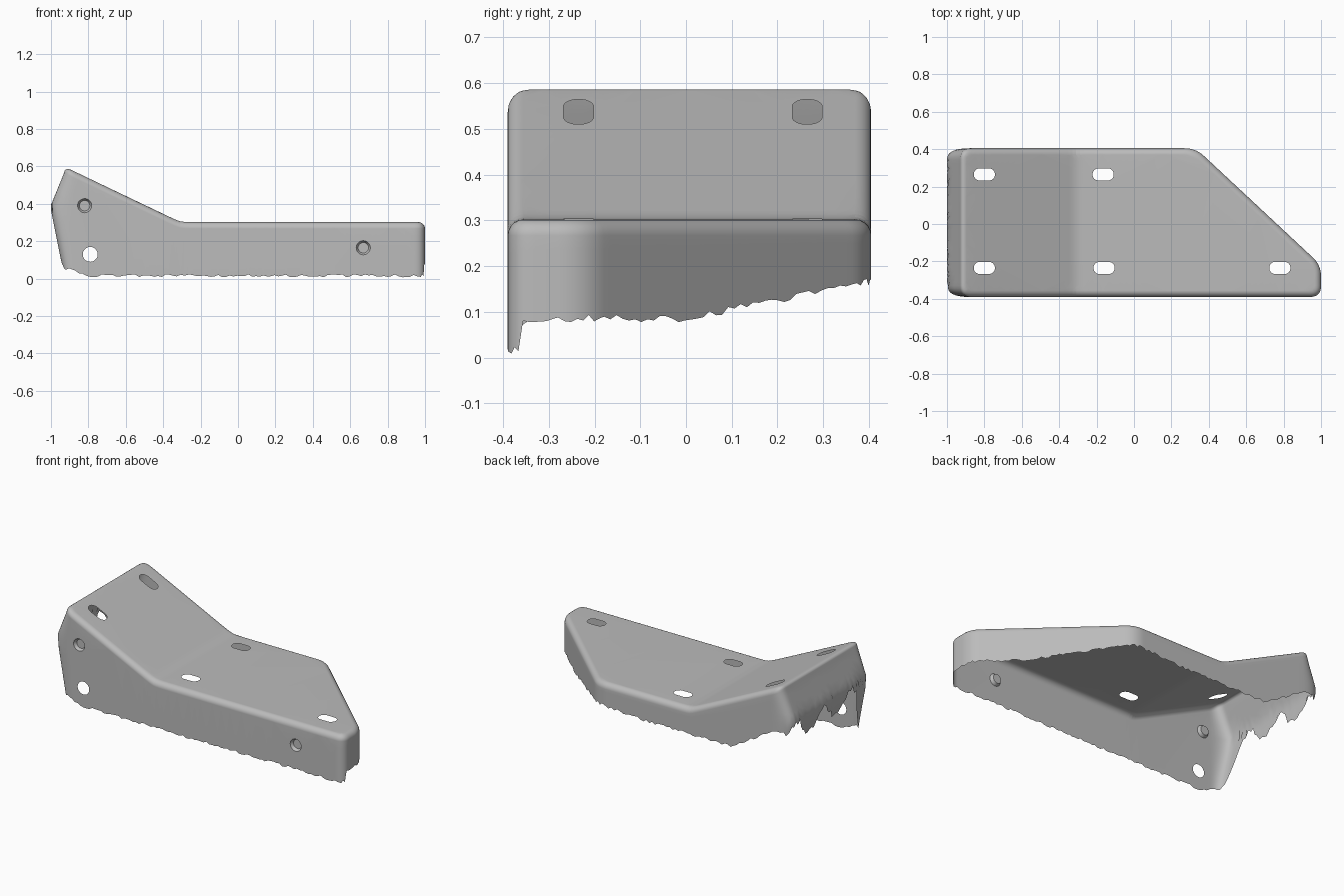
import bpy, bmesh, math, random
from mathutils import Vector

random.seed(4)
cube = bpy.data.objects.get("Cube")
if cube:
    bpy.data.objects.remove(cube, do_unlink=True)

FRONT_Y = -0.39
BEND_X = -0.31
FILLET = 0.035
ARC = 5      # segments in the rolled edge
ROWS = 6     # rows down each flange


def top_height(x):
    """Flat bed that ramps up to the left with a soft bend."""
    d = BEND_X - x
    ramp = (d + math.sqrt(d * d + 0.0004)) / 2
    return 0.302 + 0.48 * ramp


def bottom_height(x, y):
    """Ragged lower edge of the flanges."""
    noise = random.uniform(-0.008, 0.008)
    if y < -0.36:
        return 0.015 + max(0, -0.8 - x) * 0.35 + noise
    if x < -0.9:
        blend = min(1, (y + 0.36) / 0.1)
        return 0.07 + blend * (0.24 + 0.06 * math.sin(24 * y)) + 3 * noise
    if x > 0.33:
        return 0.085 + 0.2 * max(0, y) + noise
    return 0.145 + 0.06 * max(0, x) + 0.6 * max(0, -0.6 - x) + noise


def rounded_outline(corners, cut, step):
    """Closed polygon with rounded corners and evenly divided sides."""
    pts, n = [], len(corners)
    for i, c in enumerate(corners):
        prev, nxt = corners[i - 1], corners[(i + 1) % n]
        a = c + (prev - c).normalized() * cut
        b = c + (nxt - c).normalized() * cut
        for k in range(9):
            t = k / 8
            pts.append(a * (1 - t) ** 2 + c * 2 * t * (1 - t) + b * t * t)
        end = nxt + (c - nxt).normalized() * cut
        count = max(2, round((end - b).length / step))
        pts += [b.lerp(end, k / count) for k in range(1, count)]
    return pts


def edge(bm, a, b):
    return bm.edges.get((a, b)) or bm.edges.new((a, b))


def loop_edges(bm, verts):
    return [edge(bm, verts[i - 1], v) for i, v in enumerate(verts)]


def slot_loop(bm, x, y, half_length=0.057, radius=0.033):
    verts = []
    for k in range(20):
        a = 2 * math.pi * (k + 0.5) / 20
        shift = math.copysign(half_length - radius, math.cos(a))
        verts.append(bm.verts.new((x + shift + radius * math.cos(a),
                                   y + radius * math.sin(a), 0)))
    return verts


def wall_circle(bm, x, z, radius, y):
    verts = []
    for k in range(20):
        a = 2 * math.pi * k / 20
        px, pz = x + radius * math.cos(a), z + radius * math.sin(a)
        verts.append(bm.verts.new((px, y, pz - top_height(px))))
    return verts


# Heights are relative to the bed until the bend is applied at the end
bm = bmesh.new()
corners = [Vector(p) for p in ((-0.93, FRONT_Y), (1, FRONT_Y), (1, -0.22),
                               (0.33, 0.405), (-0.93, 0.405))]
outline = rounded_outline(corners, 0.06, 0.02)
n = len(outline)

# Columns of points: rolled edge, then flange
columns = []
for i, p in enumerate(outline):
    t = (outline[(i + 1) % n] - outline[i - 1]).normalized()
    inward = Vector((-t.y, t.x))
    col = []
    for k in range(ARC + 1):
        a = math.pi / 2 * k / ARC
        q = p + inward * FILLET * (1 - math.sin(a))
        col.append(bm.verts.new((q.x, q.y, -FILLET * (1 - math.cos(a)))))
    low = bottom_height(p.x, p.y) - top_height(p.x)
    for k in range(1, ROWS + 1):
        z = -FILLET + (low + FILLET) * k / ROWS
        col.append(bm.verts.new((p.x, p.y, z)))
    columns.append(col)

front = [i for i in range(n) if abs(outline[i].y - FRONT_Y) < 1e-5]
front_set = set(front)
for i in range(n):
    j = (i + 1) % n
    rows = ARC if i in front_set and j in front_set else ARC + ROWS
    for k in range(rows):
        a, b = columns[i], columns[j]
        bm.faces.new((a[k], a[k + 1], b[k + 1], b[k]))

# Bed with slotted holes
bed_edges = loop_edges(bm, [c[0] for c in columns])
for x, y in ((-0.8, 0.265), (-0.165, 0.265), (-0.8, -0.235),
             (-0.16, -0.235), (0.78, -0.235)):
    bed_edges += loop_edges(bm, slot_loop(bm, x, y))
bmesh.ops.triangle_fill(bm, use_beauty=True, edges=bed_edges, normal=(0, 0, 1))

# Front flange with one round hole and two dimples
front.sort(key=lambda i: outline[i].x)
first, last = columns[front[0]], columns[front[-1]]
border = [columns[i][ARC] for i in front] + last[ARC + 1:]
border += [columns[i][-1] for i in reversed(front[:-1])]
border += list(reversed(first[ARC + 1:-1]))
wall_edges = loop_edges(bm, border)
wall_edges += loop_edges(bm, wall_circle(bm, -0.79, 0.13, 0.04, FRONT_Y))
for x, z in ((-0.82, 0.39), (0.67, 0.165)):
    rim = wall_circle(bm, x, z, 0.038, FRONT_Y)
    floor = wall_circle(bm, x, z, 0.028, FRONT_Y + 0.018)
    wall_edges += loop_edges(bm, rim)
    for k in range(20):
        bm.faces.new((rim[k - 1], rim[k], floor[k], floor[k - 1]))
    bm.faces.new(floor)
bmesh.ops.triangle_fill(bm, use_beauty=True, edges=wall_edges, normal=(0, -1, 0))
bmesh.ops.delete(bm, geom=[v for v in bm.verts if not v.link_faces], context='VERTS')

# Fold the bed at the bend and lean the left flange outward
for k in range(-2, 3):
    bmesh.ops.bisect_plane(bm, geom=bm.verts[:] + bm.edges[:] + bm.faces[:],
                           plane_co=(BEND_X + 0.02 * k, 0, 0), plane_no=(1, 0, 0))
for v in bm.verts:
    x = v.co.x
    depth = max(0, -v.co.z - FILLET)
    weight = min(1, max(0, (-0.86 - x) / 0.07))
    v.co.z = max(0, v.co.z + top_height(x))
    v.co.x += weight * (0.2 * max(0, depth - 0.2) - 0.41 * min(depth, 0.17))

bmesh.ops.recalc_face_normals(bm, faces=bm.faces)
if sum(f.normal.z * f.calc_area() for f in bm.faces) < 0:
    bmesh.ops.reverse_faces(bm, faces=bm.faces)

mesh = bpy.data.meshes.new("bracket_shell")
bm.to_mesh(mesh)
bm.free()
shell = bpy.data.objects.new("bracket_shell", mesh)
bpy.context.collection.objects.link(shell)

# Plain grey finish
grey = bpy.data.materials.new("plain_grey")
grey.use_nodes = True
colour = (0.5, 0.5, 0.5, 1)
grey.diffuse_color = colour
grey.node_tree.nodes["Principled BSDF"].inputs["Base Color"].default_value = colour
mesh.materials.append(grey)

bpy.ops.object.select_all(action='DESELECT')
shell.select_set(True)
bpy.context.view_layer.objects.active = shell
bpy.ops.object.shade_smooth_by_angle(angle=math.radians(35))
weighted = shell.modifiers.new("even_shading", 'WEIGHTED_NORMAL')
weighted.keep_sharp = True
